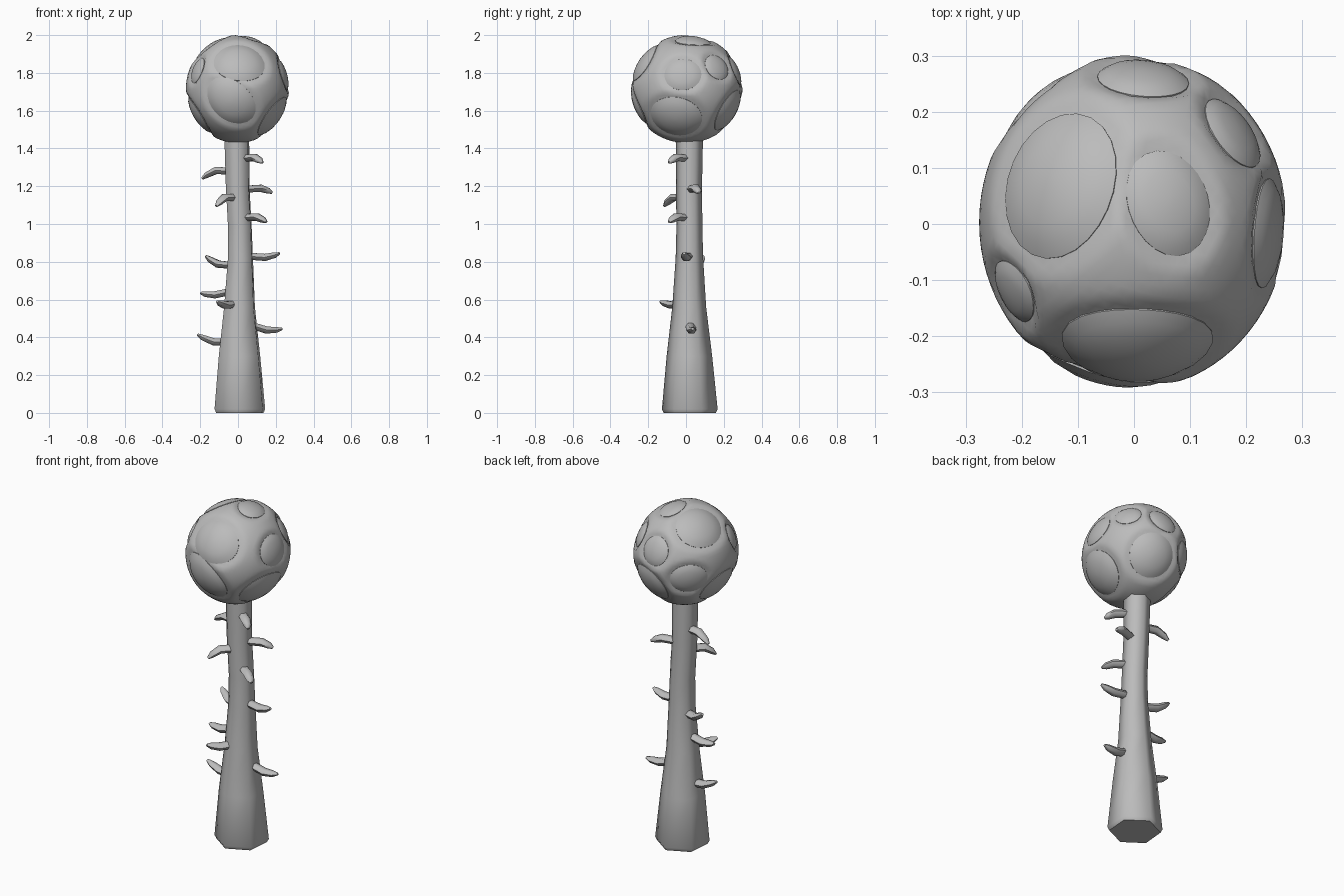
import bpy, bmesh, math
from mathutils import Vector

cube = bpy.data.objects.get("Cube")
if cube:
    bpy.data.objects.remove(cube, do_unlink=True)

grey = bpy.data.materials.new("plain_grey")
grey.use_nodes = True
COLOUR = (0.5, 0.5, 0.5, 1)
grey.diffuse_color = COLOUR
grey.node_tree.nodes["Principled BSDF"].inputs["Base Color"].default_value = COLOUR


def finish(bm, name, angle):
    bmesh.ops.recalc_face_normals(bm, faces=bm.faces)
    mesh = bpy.data.meshes.new(name)
    bm.to_mesh(mesh)
    bm.free()
    mesh.materials.append(grey)
    obj = bpy.data.objects.new(name, mesh)
    bpy.context.collection.objects.link(obj)
    bpy.ops.object.select_all(action='DESELECT')
    obj.select_set(True)
    bpy.context.view_layer.objects.active = obj
    bpy.ops.object.shade_smooth_by_angle(angle=math.radians(angle))
    return obj


def loft(bm, rings, closed_start=True):
    loops = [[bm.verts.new(p) for p in ring] for ring in rings]
    for a, b in zip(loops, loops[1:]):
        for i in range(len(a)):
            j = (i + 1) % len(a)
            bm.faces.new((a[i], a[j], b[j], b[i]))
    if closed_start:
        bm.faces.new(loops[0][::-1])
    bm.faces.new(loops[-1])


# Six-sided tapering stem: centre x, centre y, radius, height
stem = [(0.01, 0.02, 0.138, 0), (0.01, 0.02, 0.148, 0.02),
        (0.008, 0.018, 0.121, 0.3), (0.008, 0.017, 0.09, 0.56),
        (0.013, 0.018, 0.073, 0.82), (0.01, 0.018, 0.069, 0.98),
        (-0.002, 0.016, 0.069, 1.2), (-0.007, 0.018, 0.073, 1.5)]
bm = bmesh.new()
loft(bm, [[(cx + r * math.cos(math.radians(25 + 60 * i)),
            cy + r * math.sin(math.radians(25 + 60 * i)), z) for i in range(6)]
          for cx, cy, r, z in stem])
finish(bm, "stem", 65)


# Bent thorns: tip position, root height, sag at the bend
thorns = [((0.13, -0.09, 1.325), 1.35, 0.015), ((-0.19, 0.06, 1.24), 1.28, 0.025),
          ((-0.115, -0.115, 1.095), 1.14, 0.025), ((0.18, 0.07, 1.165), 1.185, 0.015),
          ((0.15, -0.09, 1.01), 1.035, 0.015), ((0.22, -0.01, 0.845), 0.83, -0.015),
          ((-0.17, 0.09, 0.83), 0.78, -0.02), ((-0.2, 0.02, 0.635), 0.645, -0.015),
          ((-0.11, -0.135, 0.59), 0.575, -0.012), ((0.235, 0.035, 0.445), 0.47, -0.018),
          ((-0.215, 0.02, 0.415), 0.37, -0.018)]


def thorn(number, tip, root_z, bend):
    tip = Vector(tip)
    root = Vector((0.01, 0.018, root_z))
    out = Vector((tip.x - root.x, tip.y - root.y, 0)).normalized()
    side = out.cross(Vector((0, 0, 1)))
    start = root + out * 0.04
    mid = start.lerp(tip, 0.55) + Vector((0, 0, bend))
    path = [start, mid, start.lerp(tip, 0.85) + Vector((0, 0, bend / 2)), tip]
    rings = []
    for i, (p, r) in enumerate(zip(path, (0.021, 0.022, 0.017, 0.007))):
        along = (path[min(i + 1, 3)] - path[max(i - 1, 0)]).normalized()
        up = side.cross(along)
        rings.append([p + side * r * 1.25 * math.cos(math.tau * k / 6)
                      + up * r * math.sin(math.tau * k / 6) for k in range(6)])
    bm = bmesh.new()
    loft(bm, rings)
    finish(bm, "thorn_%d" % number, 65)


for n, data in enumerate(thorns, 1):
    thorn(n, *data)

# Round spots on the head: direction, two half-angles in degrees, tilt in degrees
spots = [((0.01, -0.23, 0.15), 31, 24, -10), ((-0.04, -0.27, -0.07), 33, 23, -40),
         ((-0.225, -0.12, 0.1), 12, 15, 0), ((0.265, -0.02, 0.08), 20, 18, 0),
         ((0.22, -0.06, -0.165), 29, 27, 0), ((0.195, 0.16, 0.12), 15, 15, 0),
         ((0.07, 0.035, 0.27), 20, 16, 0), ((-0.15, 0.07, 0.22), 28, 26, 0),
         ((0.02, 0.255, 0.1), 18, 17, 0), ((-0.18, 0.21, -0.04), 22, 18, 0),
         ((0.08, 0.24, -0.13), 27, 26, 0), ((-0.23, 0, -0.15), 27, 24, 0)]
CENTRE = Vector((-0.002, 0.003, 1.715))
RADII = Vector((0.274, 0.298, 0.286))


def frame(direction, tilt):
    d = Vector(direction).normalized()
    u = Vector((0, 0, 1)).cross(d).normalized()
    v = d.cross(u)
    t = math.radians(tilt)
    return d, u * math.cos(t) + v * math.sin(t), v * math.cos(t) - u * math.sin(t)


frames = [(*frame(d, t), math.radians(a), math.radians(b)) for d, a, b, t in spots]


def on_head(d, scale):
    return CENTRE + RADII * d * scale


def spot_distance(p, spot):
    d, u, v, a, b = spot
    angle = p.angle(d)
    flat = math.atan2(p.dot(v), p.dot(u))
    reach = 1 / math.hypot(math.cos(flat) / a, math.sin(flat) / b)
    return angle / reach


# Head with a shallow dish around every spot
bm = bmesh.new()
bmesh.ops.create_icosphere(bm, subdivisions=5, radius=1)
for vert in bm.verts:
    p = vert.co.normalized()
    near = min(spot_distance(p, s) for s in frames)
    rise = min(max((near - 0.9) / 0.4, 0), 1)
    rise = rise * rise * (3 - 2 * rise)
    vert.co = on_head(p, 0.945 + 0.055 * rise)
finish(bm, "head", 60)

# Domed spots filling the dishes
for n, (d, u, v, a, b) in enumerate(frames, 1):
    rings = []
    for k in (1.02, 1, 0.8, 0.55, 0.3, 0.08):
        lift = 0.93 if k > 1 else 0.965 + 0.03 * math.sqrt(1 - k * k)
        ring = []
        for i in range(24):
            t = math.tau * i / 24
            reach = k / math.hypot(math.cos(t) / a, math.sin(t) / b)
            p = d * math.cos(reach) + (u * math.cos(t) + v * math.sin(t)) * math.sin(reach)
            ring.append(on_head(p, lift))
        rings.append(ring)
    bm = bmesh.new()
    loft(bm, rings, closed_start=False)
    # The open rim sits below the dish, so aim the faces outward by hand
    obj = finish(bm, "head_spot_%d" % n, 50)
    if obj.data.polygons[-1].normal.dot(d) < 0:
        obj.data.flip_normals()
